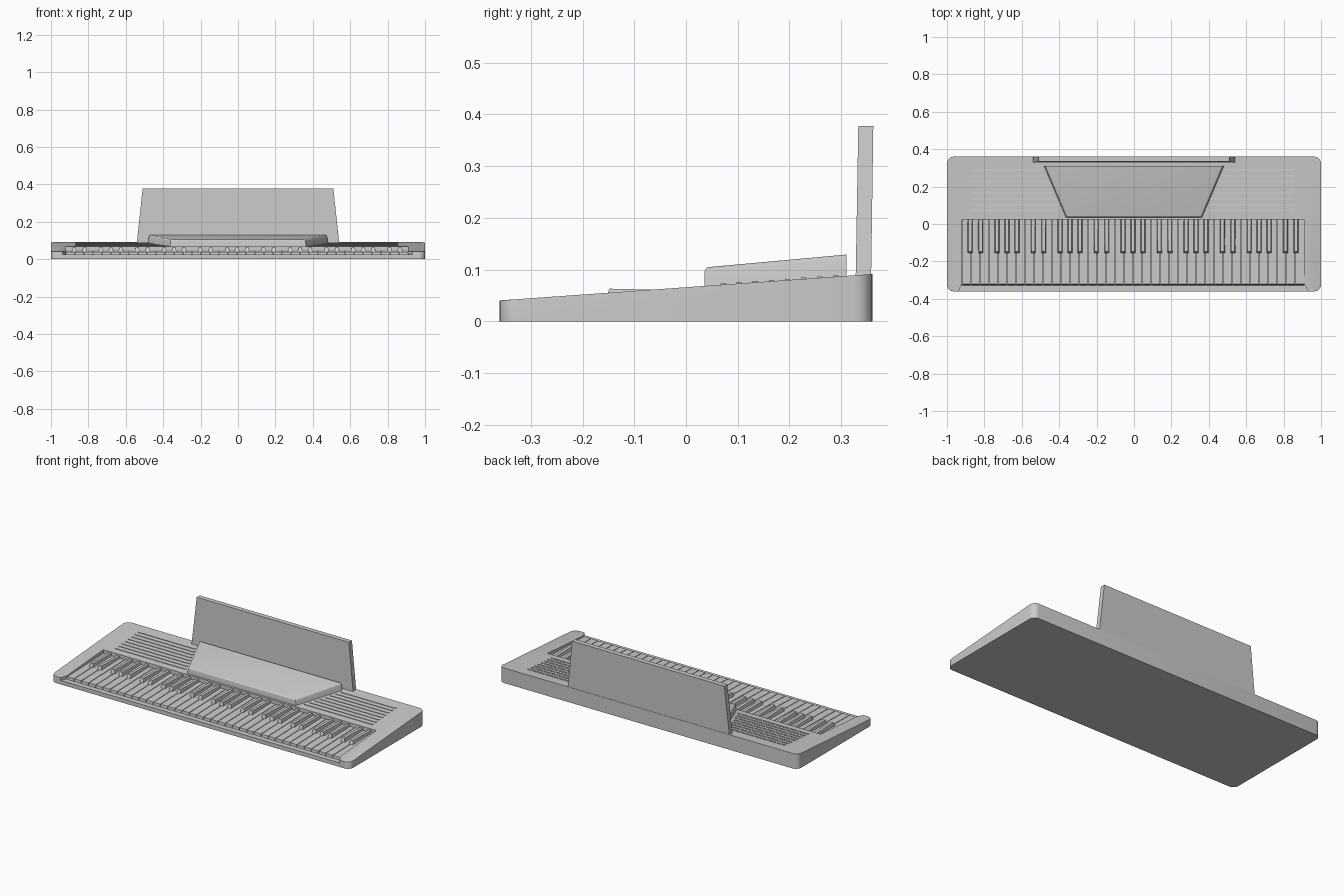
import bpy, bmesh, math

if "Cube" in bpy.data.objects:
    bpy.data.objects.remove(bpy.data.objects["Cube"])


def top(y):
    """Height of the sloping case top."""
    return 0.041 + (y + 0.35) * 0.0707


def loft(bm, low, high):
    """Closed solid between two matching outlines (counter-clockwise)."""
    a = [bm.verts.new(p) for p in low]
    b = [bm.verts.new(p) for p in high]
    n = len(a)
    bm.faces.new(a[::-1])
    bm.faces.new(b)
    for i in range(n):
        j = (i + 1) % n
        bm.faces.new((a[i], a[j], b[j], b[i]))


def rect(x0, x1, y0, y1, zf, zb):
    return [(x0, y0, zf), (x1, y0, zf), (x1, y1, zb), (x0, y1, zb)]


def make(name, bm):
    me = bpy.data.meshes.new(name)
    bmesh.ops.recalc_face_normals(bm, faces=bm.faces)
    bm.to_mesh(me)
    bm.free()
    ob = bpy.data.objects.new(name, me)
    bpy.context.collection.objects.link(ob)
    return ob


def apply_all(ob):
    bpy.ops.object.select_all(action='DESELECT')
    ob.select_set(True)
    bpy.context.view_layer.objects.active = ob
    for m in list(ob.modifiers):
        bpy.ops.object.modifier_apply(modifier=m.name)
    bpy.ops.object.shade_smooth_by_angle(angle=math.radians(35))


def bevel_top(bm, width, segments, pick):
    edges = [e for e in bm.edges if pick(e)]
    bmesh.ops.bevel(bm, geom=edges, offset=width, segments=segments,
                    profile=0.5, affect='EDGES', clamp_overlap=True)


# Case: rounded plan outline, wedge-shaped in side view
R, HX, HY = 0.035, 1.0, 0.36
plan = []
for cx, cy, a0 in ((1, -1, -90), (1, 1, 0), (-1, 1, 90), (-1, -1, 180)):
    for k in range(6):
        a = math.radians(a0 + 18 * k)
        plan.append((cx * (HX - R) + R * math.cos(a), cy * (HY - R) + R * math.sin(a)))
bm = bmesh.new()
loft(bm, [(x, y, 0) for x, y in plan], [(x, y, top(y)) for x, y in plan])
bevel_top(bm, 0.013, 3, lambda e: all(v.co.z > 0.01 for v in e.verts)
          and abs(e.verts[0].co.z - top(e.verts[0].co.y)) < 1e-4
          and sum(v.co.y for v in e.verts) / 2 < HY - 0.03)
case = make("case", bm)

# Key bed recess, and the lowered front lip flaring between the cheeks
KX0, KX1 = -0.92, 0.91
bm = bmesh.new()
loft(bm, rect(KX0, KX1, -0.328, 0.025, 0.012, 0.012),
     rect(KX0, KX1, -0.328, 0.025, 0.2, 0.2))
bed_cut = make("key_bed_cutter", bm)
bm = bmesh.new()
lip = [(-0.955, -0.40), (0.955, -0.40), (KX1, -0.32), (KX0, -0.32)]
loft(bm, [(x, y, 0.024) for x, y in lip], [(x, y, 0.2) for x, y in lip])
lip_cut = make("front_lip_cutter", bm)
for c in (bed_cut, lip_cut):
    c.hide_render = True
    m = case.modifiers.new("cut", 'BOOLEAN')
    m.operation, m.solver, m.object = 'DIFFERENCE', 'EXACT', c
apply_all(case)
for c in (bed_cut, lip_cut):
    bpy.data.objects.remove(c)

# White keys
N = 38
W = (KX1 - KX0) / N
bm = bmesh.new()
for i in range(N):
    x0, x1 = KX0 + i * W + 0.0018, KX0 + (i + 1) * W - 0.0018
    loft(bm, rect(x0, x1, -0.325, 0.025, 0.012, 0.012),
         rect(x0, x1, -0.322, 0.025, 0.037, 0.046))
make("white_keys", bm)

# Black keys, in groups of two and three
bm = bmesh.new()
for i in range(1, N):
    if i % 7 in (1, 2, 4, 5, 6):
        x = KX0 + i * W + {1: -.004, 2: .004, 4: -.005, 5: 0, 6: .005}[i % 7]
        loft(bm, rect(x - 0.014, x + 0.014, -0.157, 0.025, 0.036, 0.042),
             rect(x - 0.009, x + 0.009, -0.148, 0.025, 0.063, 0.059))
make("black_keys", bm)

# Raised control panel, trapezoid with softened front and side edges
pan = [(-0.365, 0.036), (0.365, 0.036), (0.482, 0.31), (-0.482, 0.31)]
bm = bmesh.new()
loft(bm, [(x, y, top(y) - 0.01) for x, y in pan],
     [(x * 0.985, y, 0.104 + (y - 0.036) * 0.091) for x, y in pan])
bevel_top(bm, 0.008, 3, lambda e: all(v.co.z > 0.1 for v in e.verts)
          and min(v.co.y for v in e.verts) < 0.3)
apply_all(make("control_panel", bm))

# Speaker slats on both sides, ending along the panel's slanted edge
bm = bmesh.new()
for i in range(8):
    y = 0.072 + i * 0.031
    inner = 0.395 + (y - 0.072) * 0.43
    for x0, x1 in ((-0.87, -inner), (inner, 0.855)):
        a, b = y - 0.005, y + 0.005
        loft(bm, rect(x0, x1, a, b, top(a) - 0.005, top(b) - 0.005),
             rect(x0, x1, a, b, top(a) + 0.003, top(b) + 0.002))
make("speaker_slats", bm)

# Music stand, tapered and leaning slightly back
bm = bmesh.new()
loft(bm, rect(-0.547, 0.547, 0.327, 0.357, 0.03, 0.03),
     rect(-0.51, 0.51, 0.333, 0.362, 0.377, 0.377))
make("music_stand", bm)
